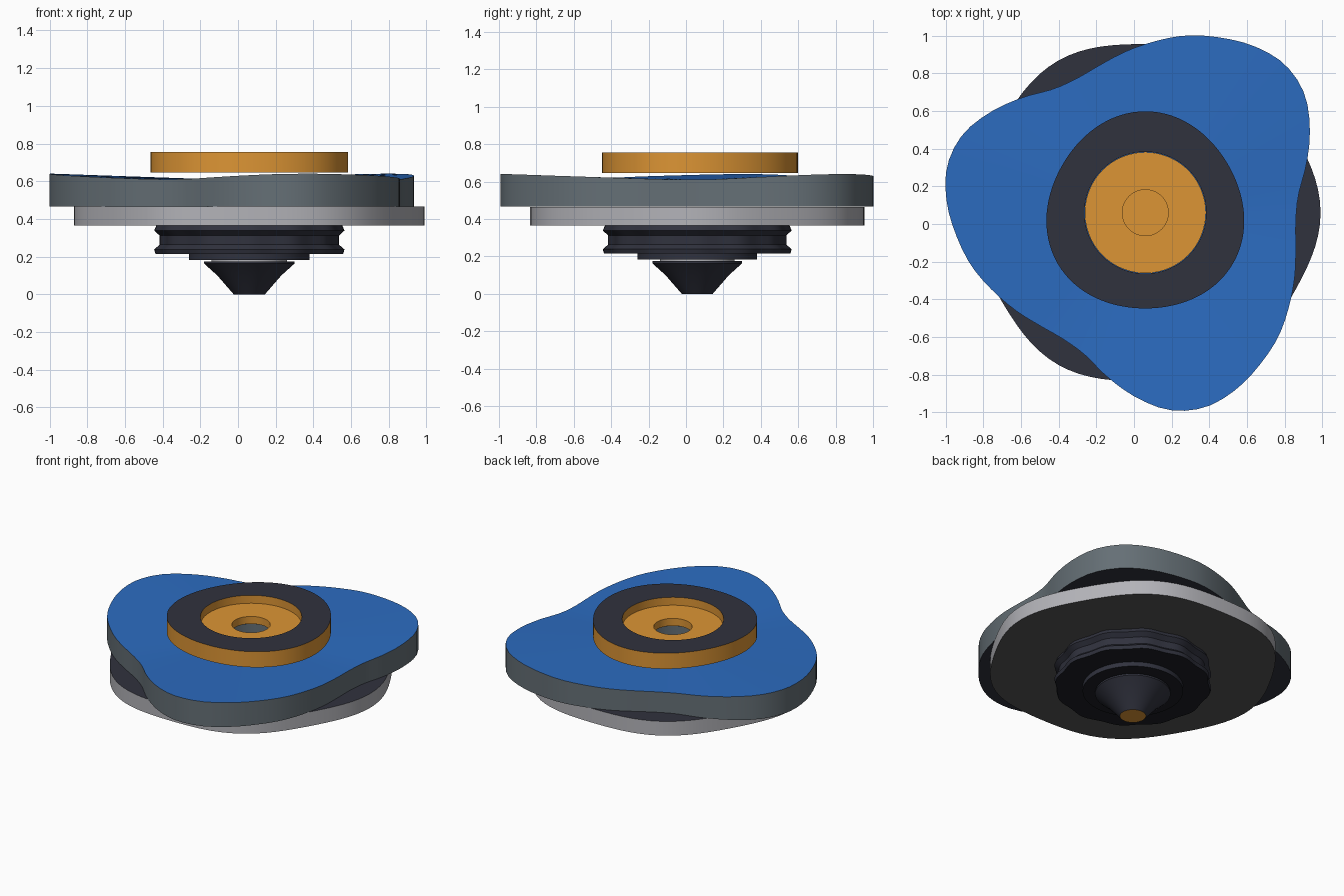
import bpy, bmesh, math

if "Cube" in bpy.data.objects:
    bpy.data.objects.remove(bpy.data.objects["Cube"])

N = 96
CX = CY = 0.06


def mat(name, rgb):
    m = bpy.data.materials.new(name)
    m.diffuse_color = (*rgb, 1)
    m.use_nodes = True
    m.node_tree.nodes["Principled BSDF"].inputs["Base Color"].default_value = m.diffuse_color
    return m


BLUE = mat("blue", (0.025, 0.15, 0.53))
DARK = mat("charcoal", (0.03, 0.032, 0.048))
BLACK = mat("black", (0.012, 0.013, 0.018))
ORANGE = mat("orange", (0.72, 0.30, 0.035))
STEEL = mat("steel", (0.13, 0.16, 0.18))
LIGHT = mat("light_grey", (0.45, 0.45, 0.48))
GREY = mat("mid_grey", (0.09, 0.09, 0.09))


def const(v):
    return lambda t: v


def lobes(r, amp, n, phase=0.0):
    return lambda t: r + amp * math.cos(n * (t - math.radians(phase)))


# Skewed three-lobe outline: one 120 degree period sampled every 10 degrees
WING = [.80, .82, .895, .98, 1.055, 1.08, 1.055, 1.01, .965, .91, .862, .82]


def wing(t):
    p = ((math.degrees(t) + 3) % 120) / 10
    i = int(p)
    f = p - i
    a, b, c, d = (WING[(i + k) % 12] for k in (-1, 0, 1, 2))
    return b + .5 * f * (c - a + f * (2*a - 5*b + 4*c - d + f * (3*(b - c) + d - a)))


def wing_top(t):
    return 0.61 + 0.03 * (wing(t) - .80) / .28


def loft(name, rings, mats, closed=False):
    """Stack of (radius, height) rings; mats[i] colours the band after ring i.
    Open stacks are capped: mats[-2] bottom, mats[-1] top."""
    bm = bmesh.new()
    loops = []
    for r, z in rings:
        r = r if callable(r) else const(r)
        z = z if callable(z) else const(z)
        ang = [2 * math.pi * k / N for k in range(N)]
        loops.append([bm.verts.new((CX + r(t) * math.cos(t), CY + r(t) * math.sin(t), z(t)))
                      for t in ang])
    used = list(dict.fromkeys(mats))
    bands = len(rings) if closed else len(rings) - 1
    for i in range(bands):
        a, b = loops[i], loops[(i + 1) % len(rings)]
        for k in range(N):
            j = (k + 1) % N
            bm.faces.new((a[k], a[j], b[j], b[k])).material_index = used.index(mats[i])
    if not closed:
        bm.faces.new(loops[0][::-1]).material_index = used.index(mats[-2])
        bm.faces.new(loops[-1]).material_index = used.index(mats[-1])
    bmesh.ops.recalc_face_normals(bm, faces=bm.faces)
    me = bpy.data.meshes.new(name)
    bm.to_mesh(me)
    bm.free()
    for m in used:
        me.materials.append(m)
    ob = bpy.data.objects.new(name, me)
    bpy.context.collection.objects.link(ob)
    bpy.ops.object.select_all(action='DESELECT')
    ob.select_set(True)
    bpy.context.view_layer.objects.active = ob
    bpy.ops.object.shade_smooth_by_angle(angle=math.radians(30))
    return ob


# Tip with orange contact face
loft("tip", [(.083, 0), (.17, .1), (.24, .163), (.24, .175), (.2, .175), (.2, .186)],
     [DARK, DARK, DARK, LIGHT, LIGHT, ORANGE, BLACK])

# Stepped collar
loft("collar", [(.32, .183), (.32, .217)], [DARK, BLACK, BLACK])

# Grooved grip ring with small scallops
groove = [(.49, .215), (.497, .238), (.468, .263), (.468, .312), (.497, .338), (.485, .366)]
loft("grip_ring", [(lobes(r, .008, 12), z) for r, z in groove],
     [DARK] * 5 + [BLACK, DARK])

# Six-lobed weight disc
disc = lobes(.9125, .0175, 6)
loft("weight_disc", [(disc, .365), (disc, .465)], [LIGHT, GREY, DARK])

# Swept three-wing layer with sloping top and centre hole
loft("wing_layer", [(.2, .467), (wing, .467), (wing, wing_top), (.2, .61)],
     [DARK, STEEL, BLUE, STEEL], closed=True)

# Orange floor deep inside the centre hole
loft("core_floor", [(.198, .467), (.198, .50)], [ORANGE, ORANGE, ORANGE])

# Three-lobed cap ring
cap = lobes(.523, .015, 3, 90)
loft("cap_ring", [(.323, .645), (cap, .645), (cap, .755), (.323, .755)],
     [DARK, ORANGE, DARK, ORANGE], closed=True)

# Recessed cap insert with centre hole
loft("cap_insert", [(.122, .648), (.321, .648), (.321, .70), (.122, .70)],
     [ORANGE] * 4, closed=True)
